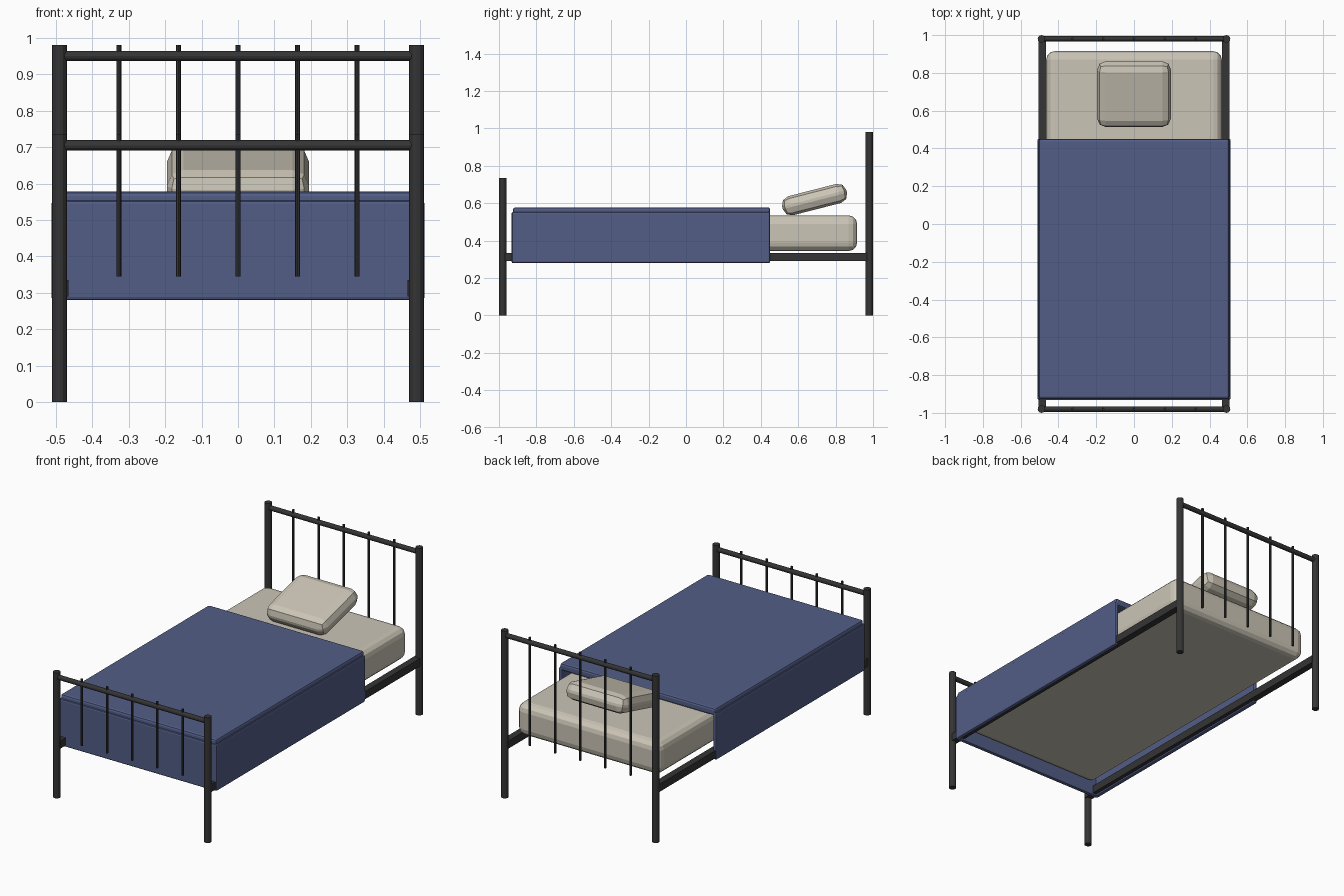
import bpy
import math

if "Cube" in bpy.data.objects:
    bpy.data.objects.remove(bpy.data.objects["Cube"])


def material(name, rgb):
    m = bpy.data.materials.new(name)
    m.diffuse_color = (*rgb, 1)
    m.use_nodes = True
    m.node_tree.nodes["Principled BSDF"].inputs["Base Color"].default_value = m.diffuse_color
    return m


IRON = material("dark_iron", (0.035, 0.035, 0.035))
LINEN = material("linen", (0.60, 0.56, 0.47))
BLUE = material("blue_cloth", (0.085, 0.11, 0.24))


def finish(ob, name, mat):
    ob.name = name
    ob.data.materials.append(mat)
    return ob


def box(name, mat, lo, hi, bevel=0.0, segments=2, tilt=0.0):
    """Box between two corners, optionally bevelled and tilted about x."""
    bpy.ops.mesh.primitive_cube_add(size=1, location=[(a + b) / 2 for a, b in zip(lo, hi)])
    ob = finish(bpy.context.object, name, mat)
    ob.scale = [b - a for a, b in zip(lo, hi)]
    bpy.ops.object.transform_apply(location=False, rotation=False, scale=True)
    ob.rotation_euler.x = tilt
    if bevel:
        mod = ob.modifiers.new("bevel", 'BEVEL')
        mod.width = bevel
        mod.segments = segments
    return ob


def rod(name, centre, length, radius, sides, along_x=False):
    bpy.ops.mesh.primitive_cylinder_add(vertices=sides, radius=radius, depth=length, location=centre)
    ob = finish(bpy.context.object, name, IRON)
    if along_x:
        ob.rotation_euler.y = math.pi / 2
    return ob


# Headboard and footboard: posts, top rail and spindles
for end, y, top in (("head", 0.98, 0.98), ("foot", -0.98, 0.735)):
    for x in (-0.49, 0.49):
        rod(end + "_post", (x, y, top / 2), top, 0.02, 12)
    rod(end + "_top_rail", (0, y, top - 0.03), 0.98, 0.014, 12, along_x=True)
    for i in range(-2, 3):
        rod(end + "_spindle", (i * 0.1635, y, (top + 0.345) / 2), top - 0.345, 0.007, 8)

# Side rails
for x in (-0.485, 0.485):
    box("side_rail", IRON, (x - 0.02, -0.98, 0.29), (x + 0.02, 0.98, 0.335))

# Mattress and tilted pillow
box("mattress", LINEN, (-0.465, -0.915, 0.345), (0.465, 0.915, 0.535), 0.045, 3)
box("pillow", LINEN, (-0.195, 0.51, 0.567), (0.195, 0.865, 0.672), 0.045, 2, tilt=0.25)

# Blanket: top sheet, two side drops and a foot drop
box("blanket_top", BLUE, (-0.505, -0.925, 0.535), (0.505, 0.45, 0.578), 0.012)
for x in (-0.5, 0.5):
    box("blanket_side", BLUE, (x - 0.012, -0.93, 0.28), (x + 0.012, 0.45, 0.553), 0.008)
box("blanket_foot", BLUE, (-0.505, -0.933, 0.28), (0.505, -0.909, 0.553), 0.008)
